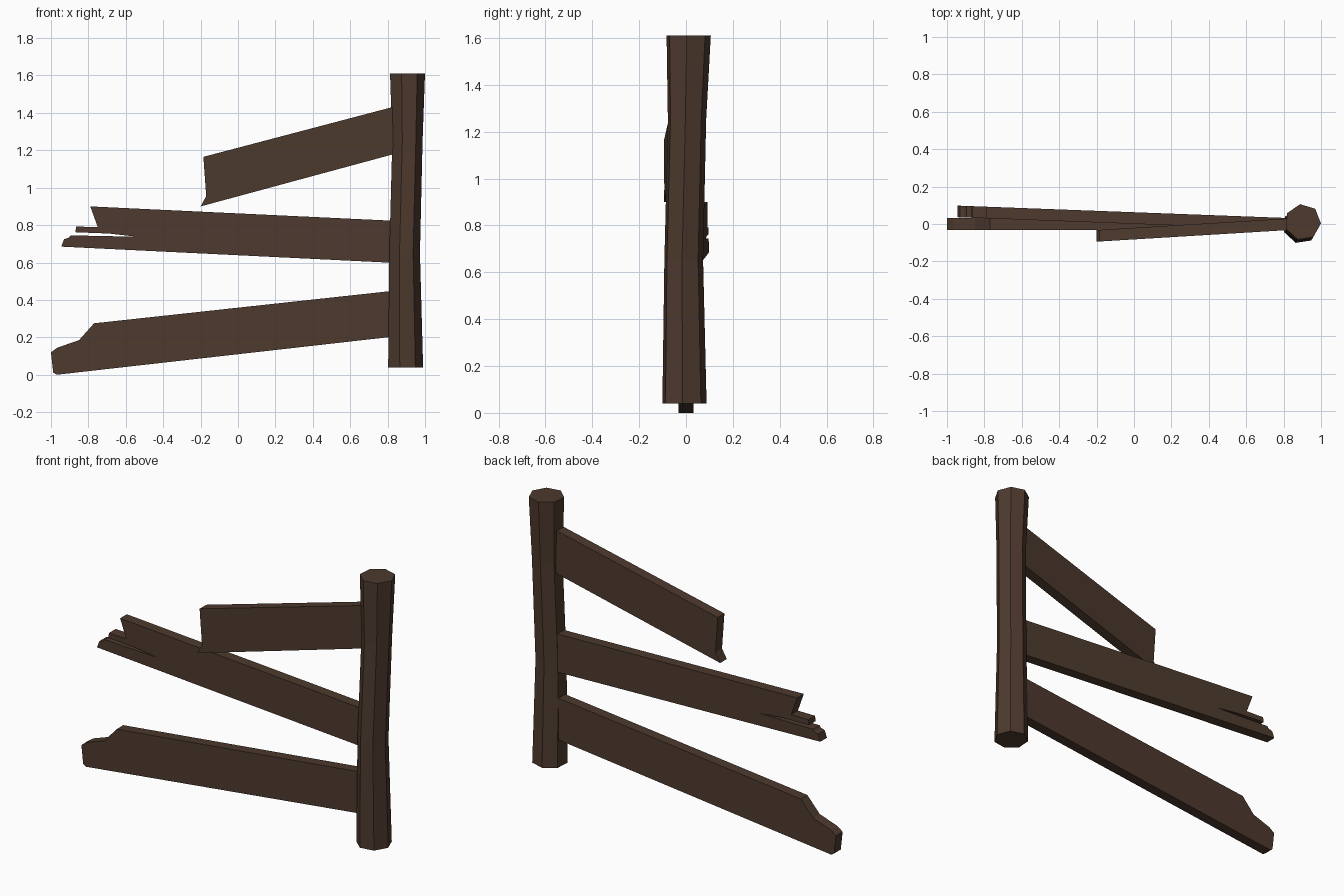
import bpy, bmesh, math

if "Cube" in bpy.data.objects:
    bpy.data.objects.remove(bpy.data.objects["Cube"])

wood = bpy.data.materials.new("dark_wood")
wood.diffuse_color = (0.075, 0.042, 0.027, 1)
wood.use_nodes = True
wood.node_tree.nodes["Principled BSDF"].inputs["Base Color"].default_value = wood.diffuse_color


def finish(bm, name):
    bmesh.ops.recalc_face_normals(bm, faces=bm.faces)
    mesh = bpy.data.meshes.new(name)
    bm.to_mesh(mesh)
    bm.free()
    mesh.materials.append(wood)
    ob = bpy.data.objects.new(name, mesh)
    bpy.context.collection.objects.link(ob)
    return ob


def plank(name, outline, slope, thick=0.062, pivot=0.85):
    """Extrude an (x, z) outline in y, skewed so it swings away from the post."""
    bm = bmesh.new()
    sides = []
    for s in (-0.5, 0.5):
        sides.append([bm.verts.new((x, slope * (x - pivot) + s * thick, z))
                      for x, z in outline])
    front, back = sides
    bm.faces.new(front)
    bm.faces.new(back[::-1])
    n = len(outline)
    for i in range(n):
        j = (i + 1) % n
        bm.faces.new((front[i], back[i], back[j], front[j]))
    return finish(bm, name)


# Seven-sided, slightly crooked post: rings of (x, y, z, radius)
rings = [(0.893, -0.008, 0.04, 0.097), (0.888, -0.011, 0.65, 0.085),
         (0.903, 0.003, 1.25, 0.084), (0.903, 0.010, 1.61, 0.097)]
SIDES = 7
bm = bmesh.new()
loops = []
for cx, cy, z, r in rings:
    angles = [math.radians(-4) + math.tau * i / SIDES for i in range(SIDES)]
    loops.append([bm.verts.new((cx + r * math.cos(a), cy + r * math.sin(a), z))
                  for a in angles])
for lo, hi in zip(loops, loops[1:]):
    for i in range(SIDES):
        j = (i + 1) % SIDES
        bm.faces.new((lo[i], lo[j], hi[j], hi[i]))
bm.faces.new(loops[0][::-1])
bm.faces.new(loops[-1])
finish(bm, "post")

# Top rail: short, snapped off
plank("top_rail", [(0.86, 1.44), (-0.185, 1.165), (-0.17, 0.955),
                   (-0.20, 0.90), (0.86, 1.187)], 0.0605)

# Middle rail: splintered end
plank("middle_rail", [(0.86, 0.822), (-0.79, 0.90), (-0.75, 0.79),
                      (-0.865, 0.792), (-0.87, 0.762), (-0.69, 0.755),
                      (-0.54, 0.738), (-0.895, 0.745), (-0.905, 0.733),
                      (-0.93, 0.725), (-0.945, 0.685), (0.86, 0.597)], -0.0375)

# Bottom rail: worn end touching the ground
plank("bottom_rail", [(0.86, 0.452), (-0.77, 0.275), (-0.85, 0.185),
                      (-0.965, 0.145), (-1.0, 0.12), (-0.988, 0.012),
                      (-0.97, 0.0), (0.86, 0.207)], 0.0)
